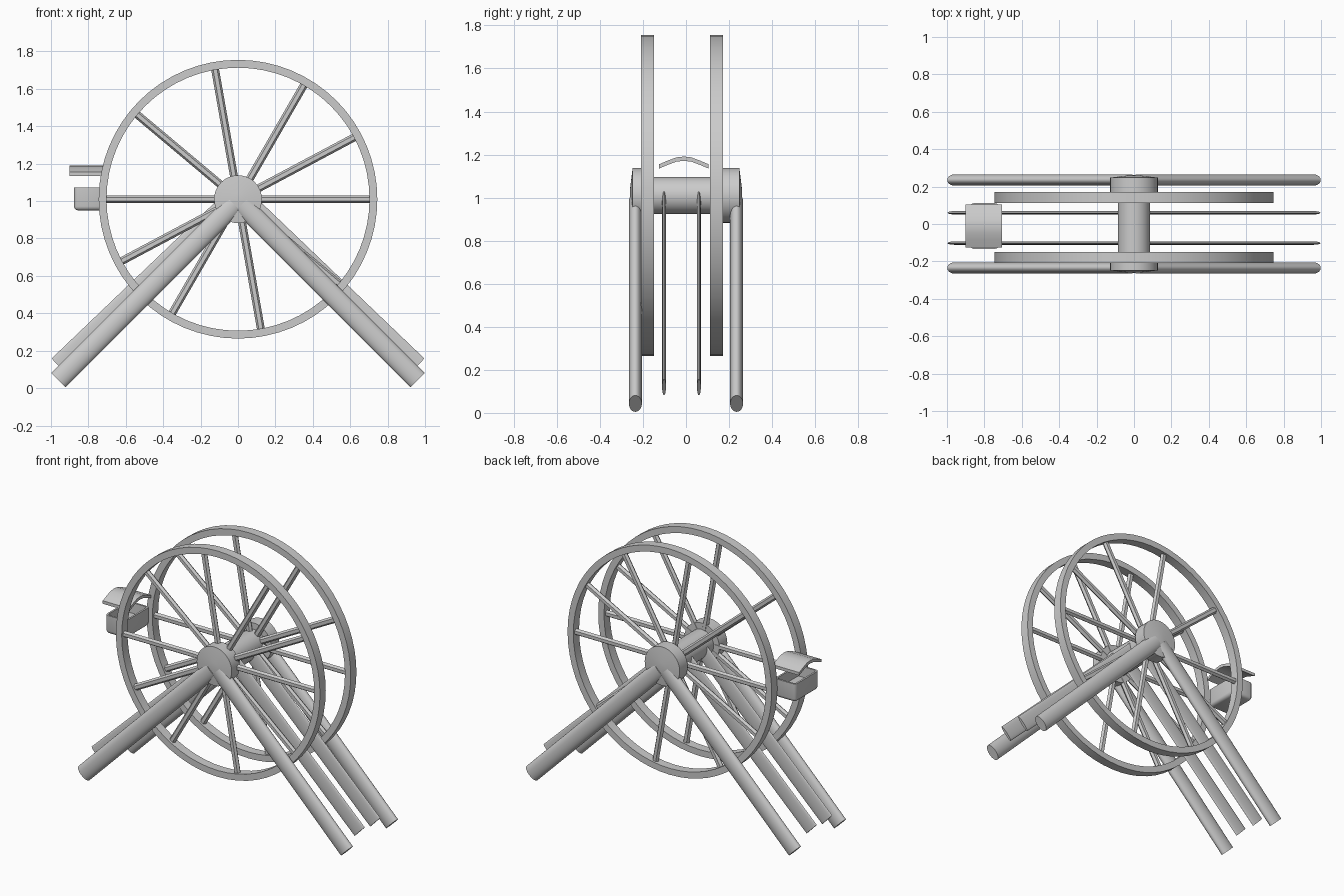
import bpy, bmesh, math
from mathutils import Vector, Matrix

if "Cube" in bpy.data.objects:
    bpy.data.objects.remove(bpy.data.objects["Cube"])

CZ = 1.01  # wheel centre height


def make(name, bm, smooth=True):
    bmesh.ops.recalc_face_normals(bm, faces=bm.faces[:])
    me = bpy.data.meshes.new(name)
    bm.to_mesh(me)
    bm.free()
    ob = bpy.data.objects.new(name, me)
    bpy.context.collection.objects.link(ob)
    if smooth:
        bpy.ops.object.select_all(action='DESELECT')
        ob.select_set(True)
        bpy.context.view_layer.objects.active = ob
        bpy.ops.object.shade_smooth_by_angle(angle=math.radians(35))
    return ob


def add_rod(bm, a, b, r, ry, sides):
    """Elliptical rod in the xz plane: r in the plane, ry across it."""
    a, b = Vector(a), Vector(b)
    d = (b - a).normalized()
    y = Vector((0, 1, 0))
    u = y.cross(d)
    rings = []
    for p in (a, b):
        rings.append([bm.verts.new(p + u * r * math.cos(t) + y * ry * math.sin(t))
                      for t in (2 * math.pi * i / sides for i in range(sides))])
    for i in range(sides):
        j = (i + 1) % sides
        bm.faces.new((rings[0][i], rings[0][j], rings[1][j], rings[1][i]))
    bm.faces.new(rings[0])
    bm.faces.new(rings[1])


def lathe(name, profile, sides, closed=False):
    """Revolve (radius, y) points about the axle."""
    bm = bmesh.new()
    vs = [bm.verts.new((r, y, CZ)) for r, y in profile]
    pairs = list(zip(vs, vs[1:])) + ([(vs[-1], vs[0])] if closed else [])
    edges = [bm.edges.new(p) for p in pairs]
    bmesh.ops.spin(bm, geom=vs + edges, cent=(0, 0, CZ), axis=(0, 1, 0),
                   angle=2 * math.pi, steps=sides, use_merge=True)
    bmesh.ops.remove_doubles(bm, verts=bm.verts[:], dist=1e-5)
    return make(name, bm)


# Two wheels: rim and ten spokes each
for tag, yc in (("front", -0.179), ("back", 0.141)):
    lathe(tag + "_rim", [(0.703, yc - 0.03), (0.745, yc - 0.03),
                         (0.745, yc + 0.03), (0.703, yc + 0.03)], 64, True)
    bm = bmesh.new()
    for deg in (0, 28, 60, 100, 140, 180, 208, 240, 280, 320):
        c, s = math.cos(math.radians(deg)), math.sin(math.radians(deg))
        add_rod(bm, (0.06 * c, yc, CZ + 0.06 * s),
                (0.71 * c, yc, CZ + 0.71 * s), 0.021, 0.018, 6)
    make(tag + "_spokes", bm, False)

# Axle and hub caps
lathe("axle", [(0, -0.2), (0.086, -0.2), (0.086, 0.2), (0, 0.2)], 32)
for tag, s in (("front", -1), ("back", 1)):
    lathe(tag + "_hub", [(0, s * 0.165), (0.128, s * 0.165), (0.128, s * 0.248),
                         (0.03, s * 0.26), (0, s * 0.26)], 32)

# Outer and inner support legs
for tag, s in (("left", -1), ("right", 1)):
    for side, y in (("front", -0.235), ("back", 0.235)):
        bm = bmesh.new()
        add_rod(bm, (s * 0.96, y, 0.043), (s * 0.02, y, 0.983), 0.054, 0.03, 24)
        make(f"{side}_{tag}_outer_leg", bm)
    for side, y in (("front", -0.102), ("back", 0.06)):
        bm = bmesh.new()
        add_rod(bm, (s * 0.96, y, 0.12), (s * 0.05, y, 0.99), 0.053, 0.009, 20)
        make(f"{side}_{tag}_inner_leg", bm)

# Passenger cabin: rounded open tub
bm = bmesh.new()
bmesh.ops.create_cube(bm, size=1, matrix=Matrix.Translation((-0.8, -0.011, CZ + 0.001))
                      @ Matrix.Diagonal((0.155, 0.245, 0.122, 1)))
top = max(bm.faces, key=lambda f: f.calc_center_median().z)
top_edges = set(top.edges)
bmesh.ops.bevel(bm, geom=[e for e in bm.edges if e not in top_edges], offset=0.022,
                segments=3, profile=0.5, affect='EDGES')
top = max(bm.faces, key=lambda f: f.calc_center_median().z)
bmesh.ops.inset_region(bm, faces=[top], thickness=0.012)
floor = bmesh.ops.extrude_face_region(bm, geom=[top])["geom"]
bmesh.ops.translate(bm, verts=[g for g in floor if isinstance(g, bmesh.types.BMVert)],
                    vec=(0, 0, -0.07))
if top.is_valid:
    bmesh.ops.delete(bm, geom=[top], context='FACES_ONLY')
make("cabin", bm)

# Arched canopy over the cabin
arch = [(-0.125, 1.155), (-0.085, 1.172), (-0.045, 1.187), (-0.01, 1.191),
        (0.025, 1.187), (0.065, 1.172), (0.105, 1.155)]
outline = arch + [(y, z - 0.02) for y, z in reversed(arch)]
bm = bmesh.new()
face = bm.faces.new([bm.verts.new((-0.9, y, z)) for y, z in outline])
ext = bmesh.ops.extrude_face_region(bm, geom=[face])["geom"]
bmesh.ops.translate(bm, verts=[g for g in ext if isinstance(g, bmesh.types.BMVert)],
                    vec=(0.193, 0, 0))
if len([f for f in bm.faces if len(f.verts) > 4]) < 2:
    bm.faces.new([v for v in bm.verts if abs(v.co.x + 0.9) < 1e-4])
make("canopy", bm)
